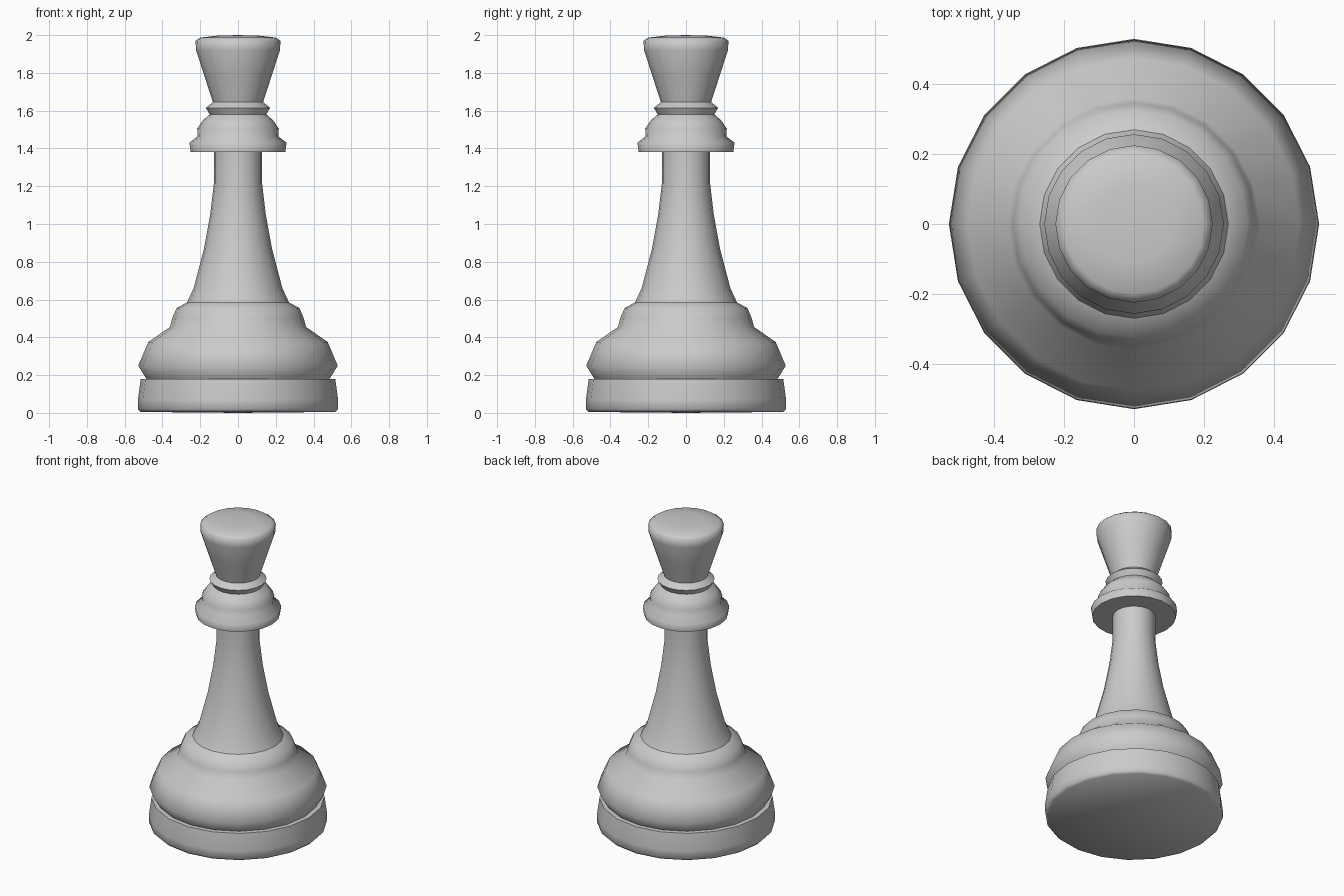
import bpy, bmesh, math

if "Cube" in bpy.data.objects:
    bpy.data.objects.remove(bpy.data.objects["Cube"])

SIDES = 20


def lathe(name, profile, angle=50):
    """Spin (radius, z) points, listed from bottom to top, around the z axis."""
    bm = bmesh.new()
    rings = []
    for r, z in profile:
        if r == 0:
            rings.append([bm.verts.new((0, 0, z))] * SIDES)
        else:
            rings.append([bm.verts.new((r * math.cos(2 * math.pi * i / SIDES),
                                        r * math.sin(2 * math.pi * i / SIDES), z))
                          for i in range(SIDES)])
    for low, high in zip(rings, rings[1:]):
        for i in range(SIDES):
            j = (i + 1) % SIDES
            corners = list(dict.fromkeys((low[i], low[j], high[j], high[i])))
            bm.faces.new(corners)
    mesh = bpy.data.meshes.new(name)
    bm.to_mesh(mesh)
    bm.free()
    obj = bpy.data.objects.new(name, mesh)
    bpy.context.collection.objects.link(obj)
    bpy.ops.object.select_all(action='DESELECT')
    obj.select_set(True)
    bpy.context.view_layer.objects.active = obj
    bpy.ops.object.shade_smooth_by_angle(angle=math.radians(angle))
    return obj


# Foot disc with closed underside
lathe("foot", [(0, 0), (0.515, 0.005), (0.53, 0.02), (0.53, 0.07),
               (0.515, 0.18), (0.485, 0.18)], 60)

# Bulging body and shoulder ring
lathe("body", [(0.485, 0.18), (0.528, 0.25), (0.475, 0.375), (0.36, 0.455),
               (0.347, 0.505), (0.325, 0.555), (0.27, 0.585)], 75)

# Tapered stem
lathe("stem", [(0.27, 0.585), (0.235, 0.66), (0.18, 0.87), (0.147, 1.05),
               (0.127, 1.22), (0.127, 1.38)])

# Collar with stacked rings
lathe("collar", [(0.127, 1.38), (0.25, 1.38), (0.257, 1.43), (0.213, 1.465),
                 (0.216, 1.505), (0.185, 1.55), (0.15, 1.58), (0.17, 1.615),
                 (0.133, 1.645)], 75)

# Flared head with domed top
lathe("head", [(0.133, 1.645), (0.18, 1.79), (0.222, 1.92), (0.225, 1.97),
               (0.2, 1.987), (0.11, 1.997), (0, 2.0)], 75)
